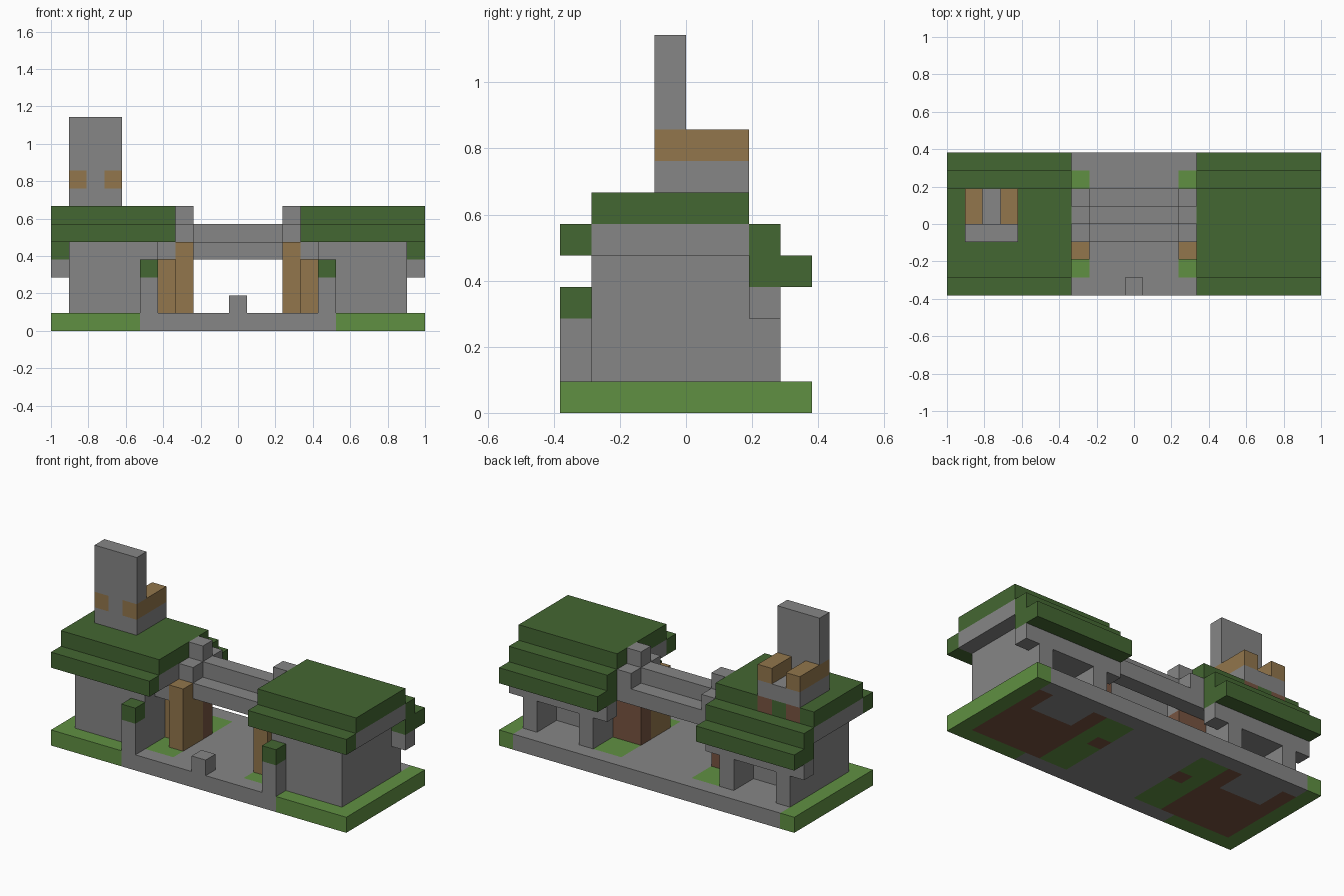
import bpy, bmesh

if "Cube" in bpy.data.objects:
    bpy.data.objects.remove(bpy.data.objects["Cube"], do_unlink=True)

W, D = 21, 8          # footprint in blocks
U = 2 / W             # block size


def linear(c):
    return c / 12.92 if c <= 0.04045 else ((c + 0.055) / 1.055) ** 2.4


def make_material(name, hexcode):
    rgb = [linear(int(hexcode[n:n + 2], 16) / 255) for n in (0, 2, 4)]
    m = bpy.data.materials.new(name)
    m.use_nodes = True
    m.diffuse_color = (*rgb, 1)
    bsdf = m.node_tree.nodes["Principled BSDF"]
    bsdf.inputs["Base Color"].default_value = (*rgb, 1)
    bsdf.inputs["Roughness"].default_value = 0.9
    return m


stone = make_material("stone grey", "868686")
leaf = make_material("roof green", "446732")
grass = make_material("grass green", "609042")
wood = make_material("tan wood", "92764C")
earth = make_material("earth brown", "775440")


def blocks(name, mat, *boxes, mirror=False):
    """One object from boxes given as x, y and z ranges in block units."""
    bm = bmesh.new()
    todo = list(boxes)
    if mirror:
        todo += [((W - x[1], W - x[0]), y, z) for x, y, z in boxes]
    for box in todo:
        verts = bmesh.ops.create_cube(bm, size=1)["verts"]
        for v in verts:
            v.co = [((r[0] + r[1]) / 2 + c * (r[1] - r[0]) - o) * U
                    for r, c, o in zip(box, v.co, (W / 2, D / 2, 0))]
    me = bpy.data.meshes.new(name)
    bm.to_mesh(me)
    bm.free()
    me.materials.append(mat)
    ob = bpy.data.objects.new(name, me)
    bpy.context.collection.objects.link(ob)


G = (0, 1)  # ground layer

# Ground slab: lawns, paving and earth under the walls
blocks("lawn", grass,
       ((0, 1), (0, D), G), ((1, 5), (0, 1), G),
       ((6, 7), (1, 7), G), ((7, 8), (1, 4), G), ((7, 8), (5, 7), G), mirror=True)
blocks("paving", stone, ((8, 13), (0, D), G))
blocks("paving_edges", stone,
       ((5, 8), (0, 1), G), ((1, 8), (7, 8), G), ((2, 5), (5, 7), G), mirror=True)
blocks("wall_footings", earth,
       ((1, 6), (1, 5), G), ((5, 6), (5, 7), G), ((1, 2), (5, 7), G), mirror=True)

# Houses: walls, gable slab and back porch
blocks("house_walls", stone,
       ((1, 6), (1, 5), (1, 5)),
       ((1, 6), (5, 6), (3, 5)),
       ((1, 2), (5, 6), (1, 3)),
       ((5, 6), (5, 6), (1, 3)), mirror=True)
blocks("house_gables", stone,
       ((0, 7), (1, 6), (5, 6)), ((6, 7), (2, 6), (4, 5)), mirror=True)
blocks("porch_posts", stone,
       ((1, 2), (6, 7), (1, 3)), ((5, 6), (6, 7), (1, 3)), mirror=True)
blocks("porch_beam", stone, ((0, 7), (6, 7), (3, 4)), mirror=True)

# Stepped roofs
blocks("roof_eaves", leaf,
       ((0, 7), (0, 1), (5, 6)), ((0, 7), (6, 7), (5, 6)),
       ((0, 7), (6, 8), (4, 5)), mirror=True)
blocks("right_roof_top", leaf, ((14, 21), (1, 6), (6, 7)))
blocks("left_roof_top", leaf,
       ((0, 7), (1, 5), (6, 7)), ((0, 1), (5, 6), (6, 7)),
       ((2, 3), (5, 6), (6, 7)), ((4, 7), (5, 6), (6, 7)))

# Gateway: timber jambs and stepped stone lintel
blocks("gate_jambs", wood,
       ((7, 8), (2, 3), (1, 5)), ((6, 8), (3, 4), (1, 4)), mirror=True)
blocks("gate_inner_jambs", earth,
       ((6, 7), (4, 5), (1, 4)), ((7, 8), (4, 5), (0, 4)), mirror=True)
blocks("gate_shoulders", stone,
       ((7, 8), (3, 4), (4, 6)), ((7, 8), (4, 5), (4, 7)),
       ((7, 8), (5, 6), (4, 6)), mirror=True)
blocks("gate_beams", stone,
       ((8, 13), (3, 4), (4, 5)), ((8, 13), (4, 5), (5, 6)), ((8, 13), (5, 6), (4, 5)))

# Front posts
blocks("fence_posts", stone, ((5, 6), (0, 1), (1, 3)), mirror=True)
blocks("fence_post_caps", leaf, ((5, 6), (0, 1), (3, 4)), mirror=True)
blocks("centre_bollard", stone, ((10, 11), (0, 1), (1, 2)))

# Chimney tower
blocks("tower_base", stone, ((1, 4), (3, 6), (7, 8)))
blocks("tower_stack", stone, ((1, 4), (3, 4), (9, 12)), ((2, 3), (3, 4), (8, 9)))
blocks("tower_rails", wood, ((1, 2), (3, 6), (8, 9)), ((3, 4), (3, 6), (8, 9)))
blocks("tower_footings", earth, ((1, 2), (5, 6), (6, 7)), ((3, 4), (5, 6), (6, 7)))
